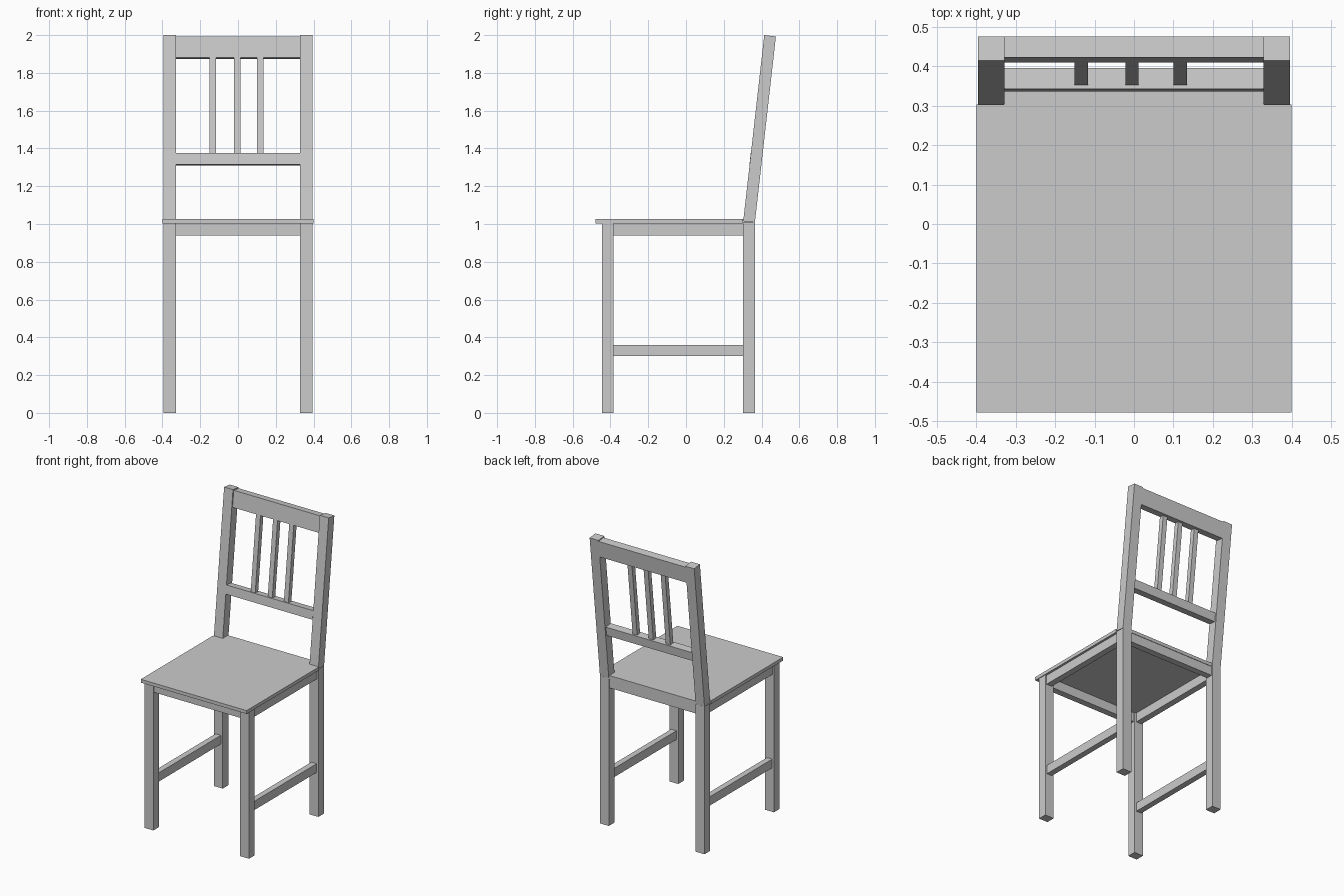
import bpy, bmesh, math
from mathutils import Matrix

if "Cube" in bpy.data.objects:
    bpy.data.objects.remove(bpy.data.objects["Cube"])

TILT = Matrix.Translation((0, 0.303, 1.015)) @ Matrix.Rotation(-math.atan(0.113), 4, 'X')


def box(name, x, y, z, matrix=None):
    """Box from (min, max) ranges, optionally moved by a matrix."""
    bm = bmesh.new()
    bmesh.ops.create_cube(bm, size=1)
    for v in bm.verts:
        v.co = [r[0] if c < 0 else r[1] for c, r in zip(v.co, (x, y, z))]
    if matrix:
        bm.transform(matrix)
    mesh = bpy.data.meshes.new(name)
    bm.to_mesh(mesh)
    bm.free()
    ob = bpy.data.objects.new(name, mesh)
    bpy.context.collection.objects.link(ob)
    return ob


def pair(name, x, y, z, matrix=None):
    """Left and right copies of a box."""
    box(name + "_right", x, y, z, matrix)
    box(name + "_left", (-x[1], -x[0]), y, z, matrix)


# Seat board, notched at the back corners around the posts
outline = [(-0.4, -0.478), (0.4, -0.478), (0.4, 0.303), (0.33, 0.303),
           (0.33, 0.36), (-0.33, 0.36), (-0.33, 0.303), (-0.4, 0.303)]
bm = bmesh.new()
face = bm.faces.new([bm.verts.new((x, y, 1.003)) for x, y in outline])
top = bmesh.ops.extrude_face_region(bm, geom=[face])["geom"]
bmesh.ops.translate(bm, vec=(0, 0, 0.023),
                    verts=[g for g in top if isinstance(g, bmesh.types.BMVert)])
bmesh.ops.recalc_face_normals(bm, faces=bm.faces)
mesh = bpy.data.meshes.new("seat")
bm.to_mesh(mesh)
bm.free()
bpy.context.collection.objects.link(bpy.data.objects.new("seat", mesh))

# Legs, side aprons and side stretchers
LEG_X = (0.328, 0.395)
pair("front_leg", LEG_X, (-0.445, -0.385), (0, 1.003))
pair("back_leg", LEG_X, (0.303, 0.365), (0, 1.008))
pair("side_apron", (0.342, 0.385), (-0.385, 0.303), (0.94, 1.003))
pair("side_stretcher", (0.342, 0.382), (-0.385, 0.303), (0.3, 0.36))

# Front and back aprons
box("front_apron", (-0.328, 0.328), (-0.437, -0.393), (0.94, 1.003))
box("back_apron", (-0.328, 0.328), (0.313, 0.357), (0.94, 1.003))

# Leaning backrest: posts, two rails and three slats
pair("back_post", LEG_X, (0, 0.062), (0, 0.991), TILT)
box("lower_back_rail", (-0.328, 0.328), (-0.001, 0.052), (0.303, 0.363), TILT)
box("top_back_rail", (-0.328, 0.328), (0.009, 0.062), (0.872, 0.984), TILT)
for i, x in enumerate((-0.134, -0.005, 0.117)):
    box(f"back_slat_{i + 1}", (x - 0.017, x + 0.017), (0.009, 0.041), (0.363, 0.872), TILT)
